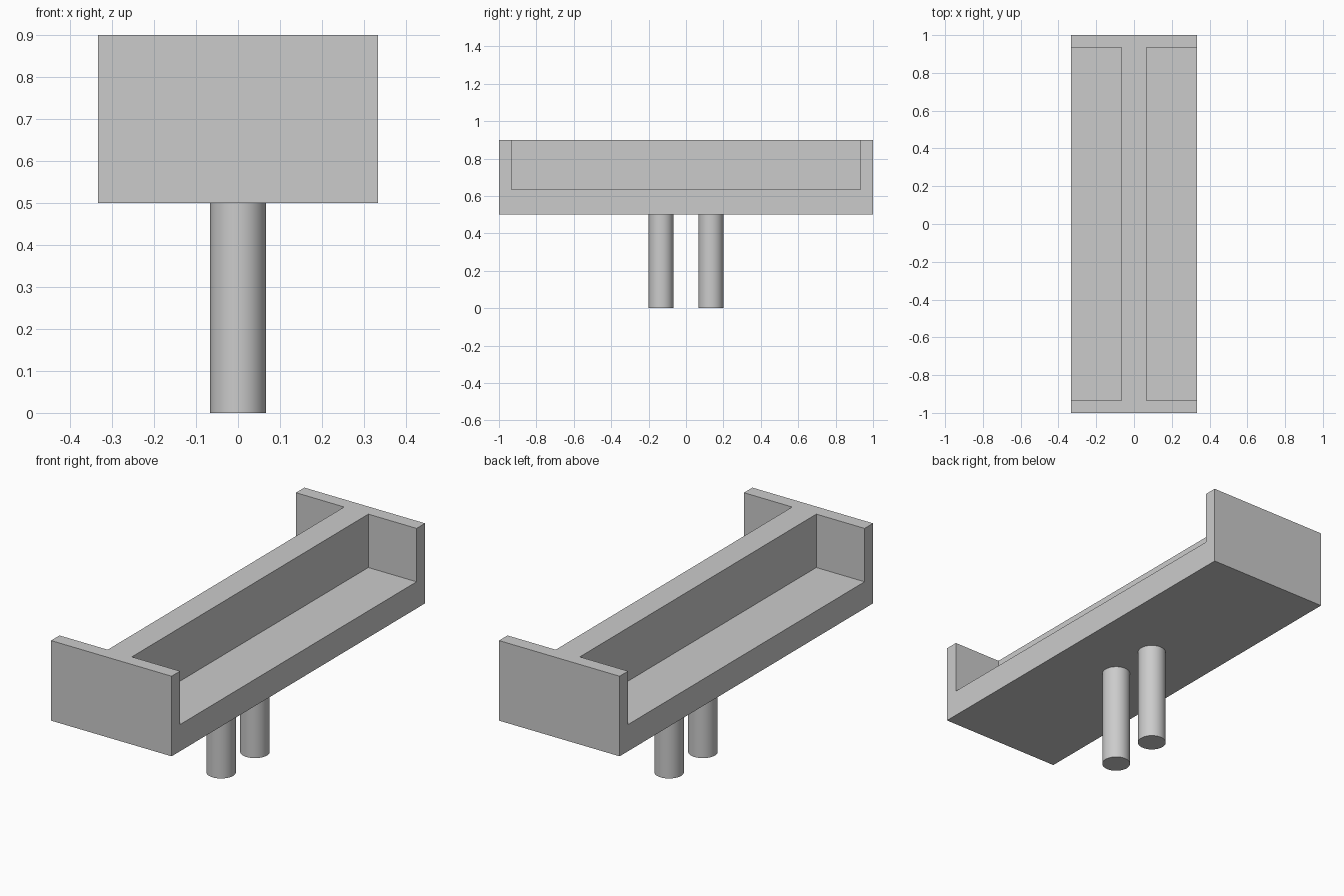
import bpy

default = bpy.data.objects.get("Cube")
if default:
    bpy.data.objects.remove(default, do_unlink=True)

UNIT = 1 / 15  # wall thickness, also the pin radius

grey = bpy.data.materials.new("light_grey")
grey.use_nodes = True
COLOUR = (0.6, 0.6, 0.6, 1)
grey.diffuse_color = COLOUR
grey.node_tree.nodes["Principled BSDF"].inputs["Base Color"].default_value = COLOUR


def box(name, low, high):
    """Axis-aligned box between two corners."""
    bpy.ops.mesh.primitive_cube_add(size=1)
    obj = bpy.context.object
    obj.name = name
    obj.location = [(a + b) / 2 for a, b in zip(low, high)]
    obj.scale = [b - a for a, b in zip(low, high)]
    bpy.ops.object.transform_apply(location=True, scale=True)
    obj.data.materials.append(grey)
    return obj


# Beam: a solid block with an open pocket cut into each long side
bottom, top, half_width = 0.5, 0.9, 5 * UNIT
beam = box("beam", (-half_width, -1, bottom), (half_width, 1, top))
for side in (-1, 1):
    xs = sorted((side * UNIT, side * (half_width + 0.1)))
    cutter = box("pocket_cutter", (xs[0], UNIT - 1, bottom + 2 * UNIT),
                 (xs[1], 1 - UNIT, top + 0.1))
    cutter.hide_render = True
    cut = beam.modifiers.new("pocket", "BOOLEAN")
    cut.operation, cut.solver, cut.object = "DIFFERENCE", "EXACT", cutter
    bpy.context.view_layer.objects.active = beam
    bpy.ops.object.modifier_apply(modifier=cut.name)
    bpy.data.objects.remove(cutter, do_unlink=True)

# Pins: two round pegs under the middle
for name, y in (("front_pin", -2 * UNIT), ("back_pin", 2 * UNIT)):
    bpy.ops.mesh.primitive_cylinder_add(vertices=48, radius=UNIT, depth=bottom,
                                        location=(0, y, bottom / 2))
    pin = bpy.context.object
    pin.name = name
    pin.data.materials.append(grey)
    bpy.ops.object.shade_smooth_by_angle()
